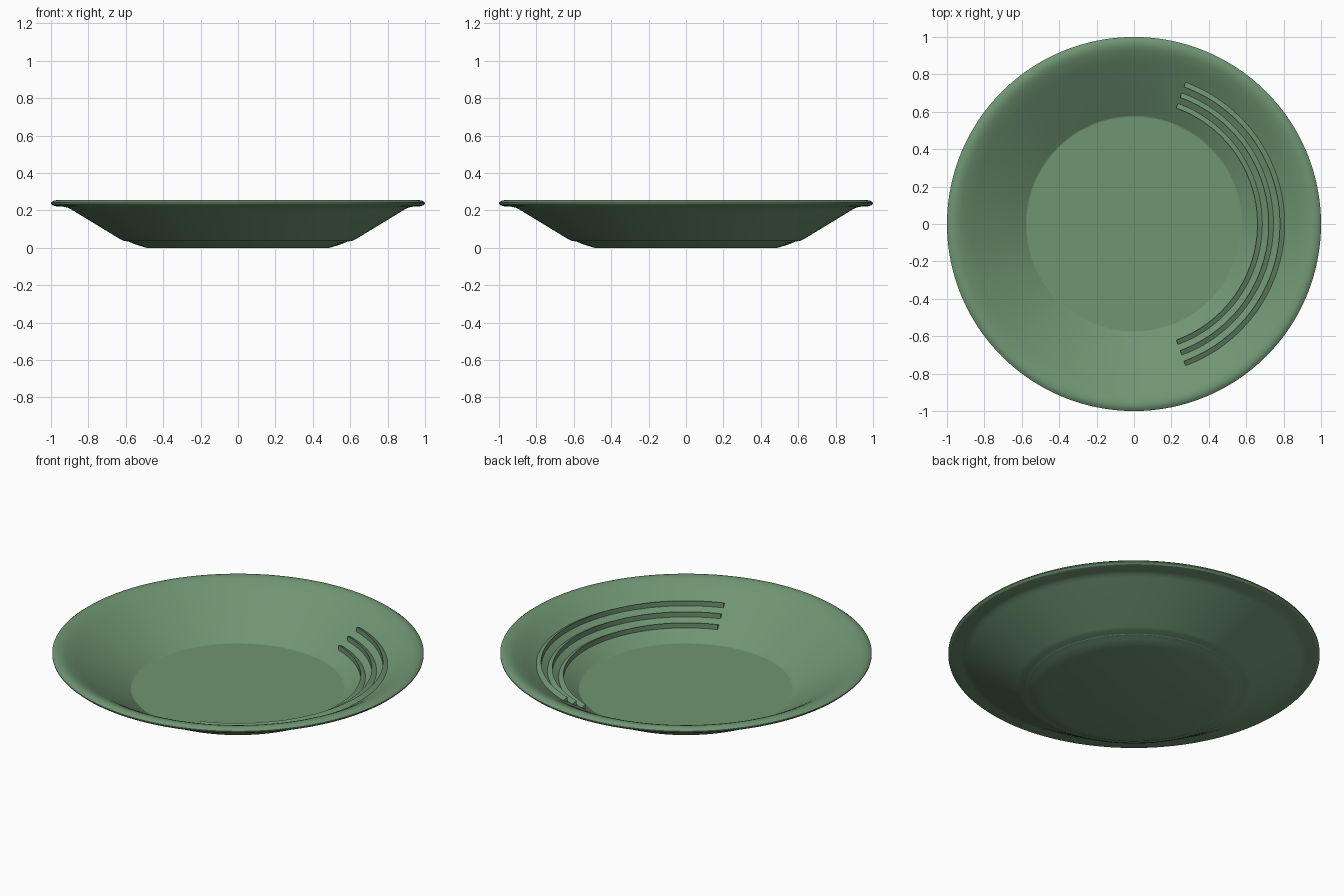
import bpy, bmesh, math

if "Cube" in bpy.data.objects:
    bpy.data.objects.remove(bpy.data.objects["Cube"])

green = bpy.data.materials.new("green_plastic")
green.diffuse_color = (0.16, 0.30, 0.17, 1)
green.use_nodes = True
green.node_tree.nodes["Principled BSDF"].inputs["Base Color"].default_value = green.diffuse_color


def finish(name, bm, angle):
    bmesh.ops.remove_doubles(bm, verts=bm.verts, dist=1e-5)
    bmesh.ops.recalc_face_normals(bm, faces=bm.faces)
    mesh = bpy.data.meshes.new(name)
    bm.to_mesh(mesh)
    bm.free()
    mesh.materials.append(green)
    ob = bpy.data.objects.new(name, mesh)
    bpy.context.collection.objects.link(ob)
    bpy.ops.object.select_all(action='DESELECT')
    ob.select_set(True)
    bpy.context.view_layer.objects.active = ob
    bpy.ops.object.shade_smooth_by_angle(angle=math.radians(angle))
    return ob


def sweep(name, profile, start, end, steps, closed, angle):
    """Turn an (r, z) profile about z; a closed profile gets capped ends."""
    bm = bmesh.new()
    rings = []
    full = abs(end - start - 360) < 1e-6
    for i in range(steps if full else steps + 1):
        a = math.radians(start + (end - start) * i / steps)
        rings.append([bm.verts.new((r * math.cos(a), r * math.sin(a), z)) for r, z in profile])
    n = len(profile)
    pairs = list(zip(rings, rings[1:]))
    if full:
        pairs.append((rings[-1], rings[0]))
    for p, q in pairs:
        for j in range(n if closed else n - 1):
            k = (j + 1) % n
            bm.faces.new((p[j], q[j], q[k], p[k]))
    if full:
        # flat discs: underside and floor
        bm.faces.new([r[0] for r in rings])
        bm.faces.new([r[-1] for r in rings])
    else:
        bm.faces.new(rings[0])
        bm.faces.new(rings[-1])
    return finish(name, bm, angle)


# Pan shell: underside, outer wall, rolled rim, inner wall, floor
FLOOR_R, FLOOR_Z, SLOPE = 0.575, 0.028, 0.627
pan = [(0.49, 0.0), (0.55, 0.018), (0.585, 0.033), (0.61, 0.037), (0.63, 0.046),
       (0.89, 0.204), (0.91, 0.214), (0.93, 0.219), (0.975, 0.222), (0.99, 0.226),
       (1.0, 0.235), (1.0, 0.241), (0.987, 0.251), (0.97, 0.255), (0.95, 0.252),
       (0.93, 0.245), (0.90, 0.23), (0.87, 0.213), (FLOOR_R, FLOOR_Z)]
sweep("pan", pan, 0, 360, 128, False, 25)


def wall(r):
    return FLOOR_Z + (r - FLOOR_R) * SLOPE


# Three sawtooth riffles on the +x wall: steep inner face, top tilted outwards
for i, r in enumerate((0.673, 0.733, 0.793)):
    a, b = r - 0.013, r + 0.013
    section = [(a, wall(a) - 0.005), (a, wall(a) + 0.03), (b, wall(b)), (b, wall(b) - 0.005)]
    sweep(f"riffle_{i + 1}", section, -70, 70, 64, True, 25)
